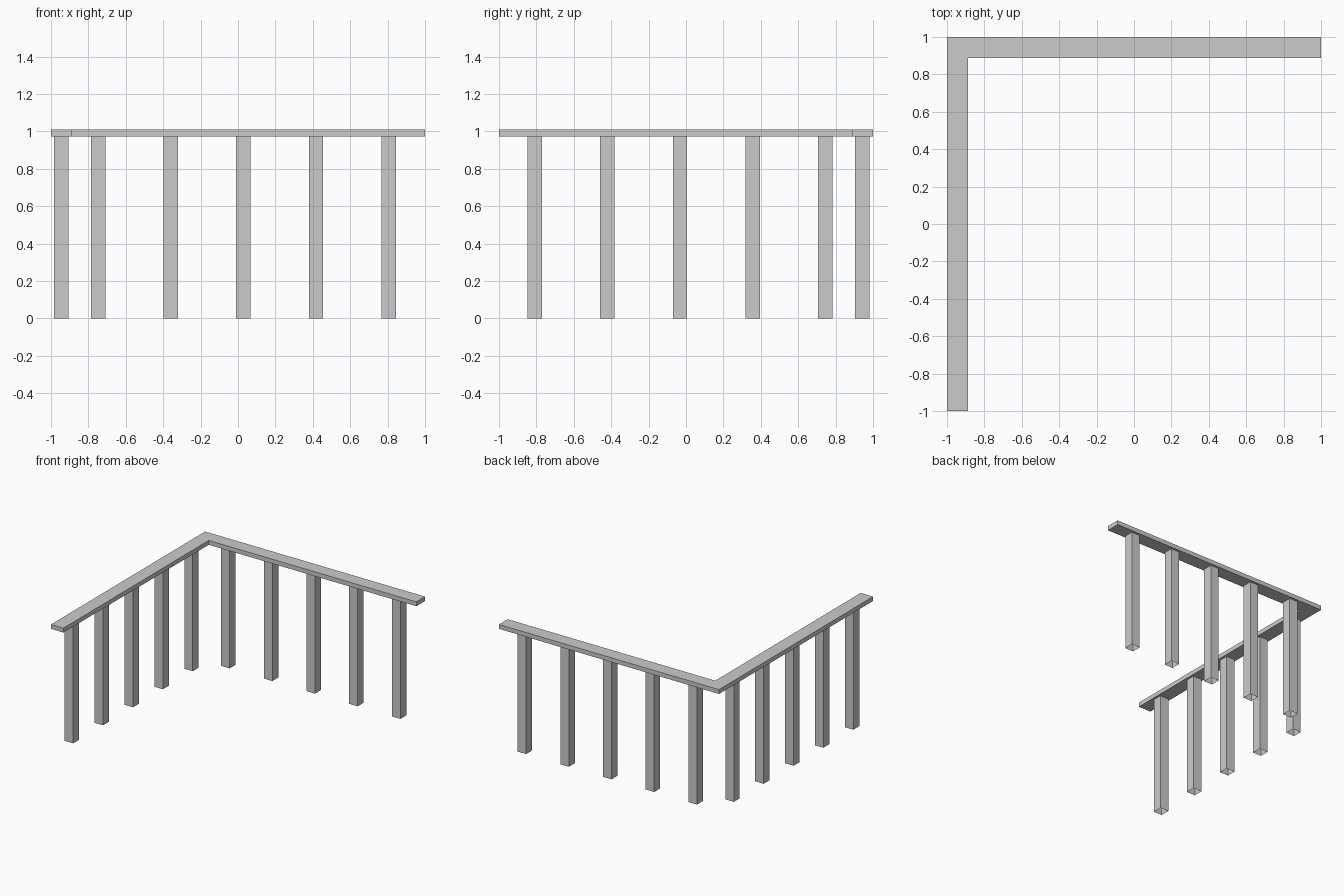
import bpy, bmesh

if "Cube" in bpy.data.objects:
    bpy.data.objects.remove(bpy.data.objects["Cube"])

RAIL_BOTTOM, RAIL_TOP = 0.974, 1.01
RAIL_WIDTH = 0.113
POST_WIDTH = 0.077
SPACING = 0.388


def make_object(name, bm):
    bmesh.ops.recalc_face_normals(bm, faces=bm.faces)
    mesh = bpy.data.meshes.new(name)
    bm.to_mesh(mesh)
    bm.free()
    obj = bpy.data.objects.new(name, mesh)
    bpy.context.collection.objects.link(obj)
    return obj


# Top rail: L-shaped outline extruded upward
def make_rail():
    inner = 1 - RAIL_WIDTH
    outline = [(-1, -1), (-inner, -1), (-inner, inner), (1, inner), (1, 1), (-1, 1)]
    bm = bmesh.new()
    base = bm.faces.new([bm.verts.new((x, y, RAIL_BOTTOM)) for x, y in outline])
    top = bmesh.ops.extrude_face_region(bm, geom=[base], use_keep_orig=True)["geom"]
    verts = [v for v in top if isinstance(v, bmesh.types.BMVert)]
    bmesh.ops.translate(bm, verts=verts, vec=(0, 0, RAIL_TOP - RAIL_BOTTOM))
    make_object("top_rail", bm)


# Square post: open-ended tube reaching the underside of the rail
def make_post(name, x, y):
    bm = bmesh.new()
    bmesh.ops.create_cube(bm, size=1)
    caps = [f for f in bm.faces if abs(f.normal.z) > 0.5]
    bmesh.ops.delete(bm, geom=caps, context='FACES_ONLY')
    bmesh.ops.scale(bm, verts=bm.verts, vec=(POST_WIDTH, POST_WIDTH, RAIL_BOTTOM))
    bmesh.ops.translate(bm, verts=bm.verts, vec=(x, y, RAIL_BOTTOM / 2))
    make_object(name, bm)


make_rail()
for i in range(5):
    make_post(f"back_post_{i + 1}", -0.747 + i * SPACING, 0.942)
    make_post(f"left_post_{i + 1}", -0.944, -0.808 + i * SPACING)
